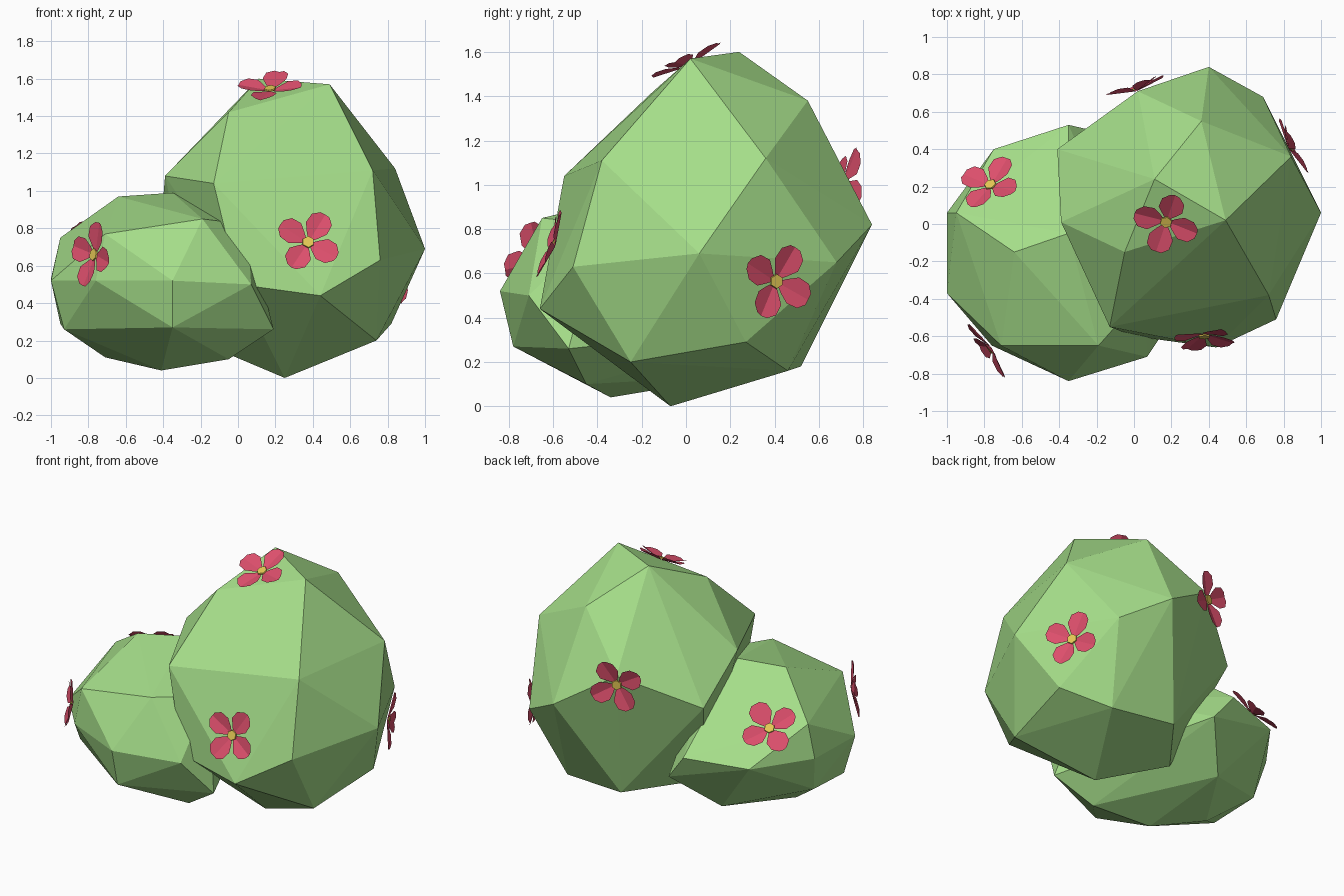
import bpy, bmesh, math
from mathutils import Vector, Matrix

if "Cube" in bpy.data.objects:
    bpy.data.objects.remove(bpy.data.objects["Cube"])


def material(name, rgb):
    m = bpy.data.materials.new(name)
    m.diffuse_color = (*rgb, 1)
    m.use_nodes = True
    m.node_tree.nodes["Principled BSDF"].inputs["Base Color"].default_value = m.diffuse_color
    return m


LEAF = material("leaf green", (0.375, 0.725, 0.25))
PETAL = material("petal pink", (0.72, 0.078, 0.15))
CENTRE = material("flower yellow", (0.78, 0.58, 0.09))


def add_object(name, bm, mats):
    me = bpy.data.meshes.new(name)
    bm.to_mesh(me)
    bm.free()
    for m in mats:
        me.materials.append(m)
    ob = bpy.data.objects.new(name, me)
    bpy.context.collection.objects.link(ob)
    return ob


def boulder_bush(name, points):
    """Faceted leafy mass: convex hull around a few corner points."""
    bm = bmesh.new()
    for p in points:
        bm.verts.new(p)
    bmesh.ops.convex_hull(bm, input=bm.verts[:])
    loose = [v for v in bm.verts if not v.link_faces]
    bmesh.ops.delete(bm, geom=loose, context='VERTS')
    bmesh.ops.recalc_face_normals(bm, faces=bm.faces[:])
    return add_object(name, bm, [LEAF])


# Tall bush mass
tall = boulder_bush("tall_bush", [
    (.11, .24, 1.60), (.49, .02, 1.57), (.36, .55, 1.38), (-.05, -.15, 1.42),
    (.84, .36, 1.12), (.72, -.38, 1.11), (-.13, -.55, 1.04), (-.39, .01, 1.08),
    (.02, .71, 1.06), (-.41, .40, .84), (.40, .84, .82), (.69, .68, .65),
    (1.0, .06, .69), (.76, -.51, .63), (.44, -.66, .44), (0, -.60, .50),
    (.82, .27, .29), (.74, -.25, .20), (.56, .46, .16), (.12, .52, .18),
    (.25, -.07, 0), (-.20, .10, .19),
])

# Low bush mass
low = boulder_bush("low_bush", [
    (-.64, -.15, .97), (-.35, -.05, .99), (-.19, -.65, .85), (-.71, -.65, .77),
    (-.95, .06, .75), (.05, -.38, .82), (-.35, -.84, .52), (-.76, -.65, .52),
    (-1, -.37, .52), (-1, .06, .53), (.07, -.71, .50), (-.75, .40, .52),
    (-.35, .53, .54), (-.22, .50, .37), (-.35, -.78, .27), (-.93, -.35, .26),
    (-.95, 0, .29), (.19, -.53, .26), (-.71, -.16, .11), (-.41, -.34, .04),
    (-.05, -.45, .10), (-.45, .26, .14),
])


def flower(name, host, at, normal, roll, lift=0.016):
    """Four folded petals round a small yellow disc, set on the bush surface."""
    n = Vector(normal).normalized()
    up = (Vector((0, 0, 1)) - n * n.z).normalized()
    side = up.cross(n)
    ok, spot, _, _ = host.closest_point_on_mesh(Vector(at))
    origin = (spot if ok else Vector(at)) + n * lift
    frame = Matrix((side, up, n)).transposed().to_4x4()
    frame.translation = origin

    bm = bmesh.new()
    # half petal outline: along, across, lift
    half = [(.045, .036, .012), (.085, .066, .028), (.140, .062, .036), (.172, .028, .034)]
    for i in range(4):
        turn = Matrix.Rotation(math.radians(roll + 90 * i), 4, 'Z')
        root = bm.verts.new(turn @ Vector((.005, 0, 0)))
        tip = bm.verts.new(turn @ Vector((.176, 0, .026)))
        for s in (1, -1):
            edge = [bm.verts.new(turn @ Vector((a, s * b, c))) for a, b, c in half]
            ring = [root] + edge + [tip]
            bm.faces.new(ring if s < 0 else ring[::-1])
    # yellow heart
    disc = bmesh.ops.create_cone(bm, cap_ends=True, segments=6, radius1=.034,
                                 radius2=.032, depth=.008,
                                 matrix=Matrix.Translation((0, 0, .013)))
    for f in {f for v in disc["verts"] for f in v.link_faces}:
        f.material_index = 1
    bm.transform(frame)
    return add_object(name, bm, [PETAL, CENTRE])


bpy.context.view_layer.update()
flower("flower_front", tall, (.38, -.61, .73), (.05, -.94, .32), 58)
flower("flower_top", tall, (.17, .01, 1.55), (-.10, -.42, .90), 85)
flower("flower_right", tall, (.84, .41, .56), (.88, .45, -.05), 62)
flower("flower_back", tall, (0, .73, 1.0), (-.32, .94, -.05), 30)
flower("flower_low_front", low, (-.77, -.67, .66), (-.80, -.58, .12), 75, .03)
flower("flower_low_back", low, (-.77, .23, .76), (-.32, .62, .72), 35, .03)
